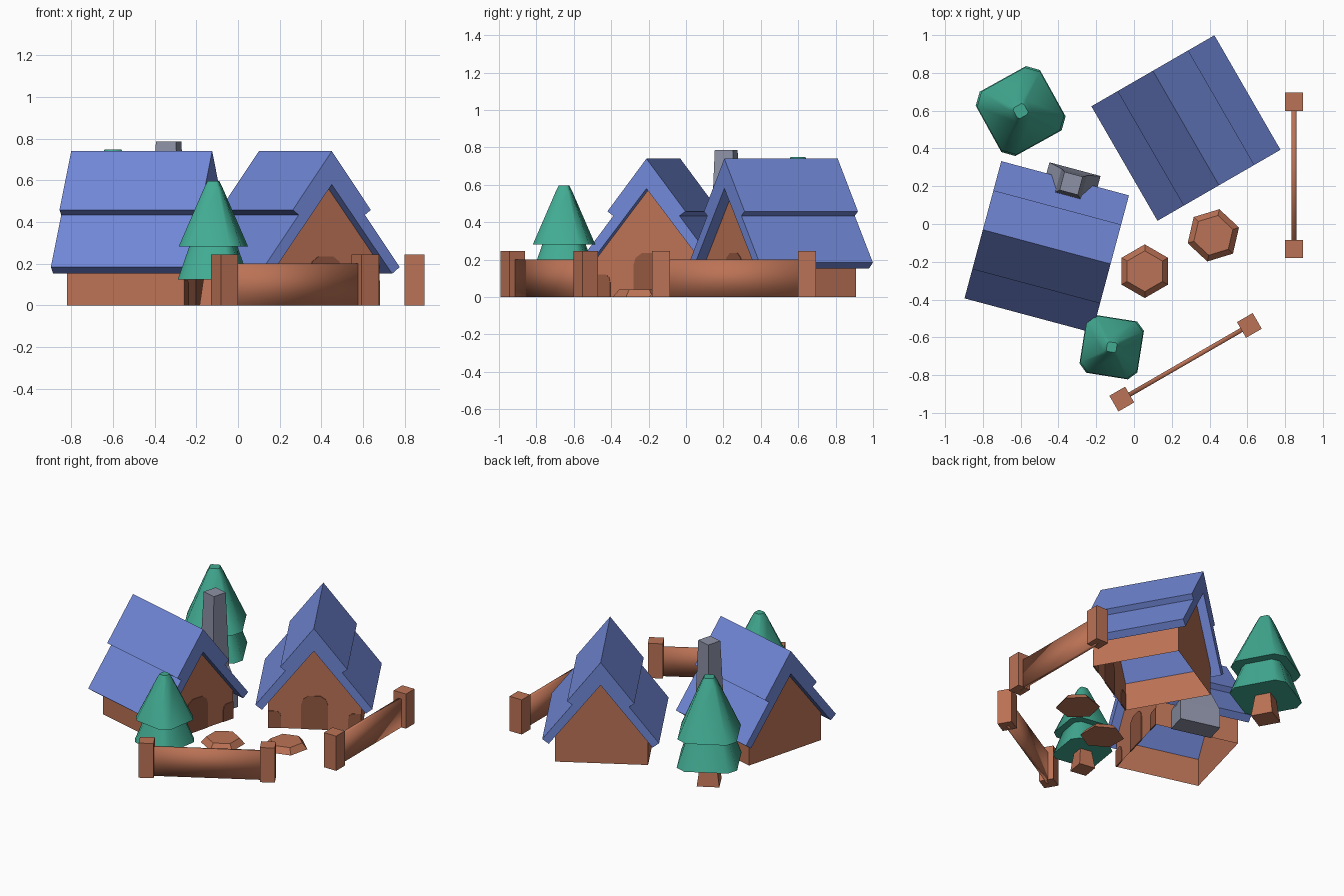
import bpy, math
from mathutils import Matrix

if "Cube" in bpy.data.objects:
    bpy.data.objects.remove(bpy.data.objects["Cube"])


def material(name, rgb):
    m = bpy.data.materials.new(name)
    m.diffuse_color = (*rgb, 1)
    m.use_nodes = True
    m.node_tree.nodes["Principled BSDF"].inputs["Base Color"].default_value = m.diffuse_color
    return m


BLUE = material("roof blue", (0.165, 0.245, 0.68))
BROWN = material("warm brown", (0.50, 0.17, 0.092))
DARK = material("door brown", (0.29, 0.095, 0.052))
GREEN = material("foliage green", (0.054, 0.41, 0.29))
GREY = material("chimney grey", (0.264, 0.284, 0.376))


def place(x, y, deg, s=1.0):
    return Matrix.Translation((x, y, 0)) @ Matrix.Rotation(math.radians(deg), 4, 'Z') @ Matrix.Scale(s, 4)


def add(name, verts, faces, mat, frame, smooth=None):
    me = bpy.data.meshes.new(name)
    me.from_pydata(verts, [], faces)
    me.materials.append(mat)
    ob = bpy.data.objects.new(name, me)
    bpy.context.collection.objects.link(ob)
    ob.matrix_world = frame
    if smooth:
        bpy.ops.object.select_all(action='DESELECT')
        ob.select_set(True)
        bpy.context.view_layer.objects.active = ob
        bpy.ops.object.shade_smooth_by_angle(angle=math.radians(smooth))
    return ob


def loft(name, rings, mat, frame, smooth=None):
    """Closed solid through rings of equal point count (counter-clockwise, bottom to top)."""
    n = len(rings[0])
    verts = [p for r in rings for p in r]
    faces = [tuple(reversed(range(n))), tuple(range(len(verts) - n, len(verts)))]
    for k in range(len(rings) - 1):
        for i in range(n):
            j = (i + 1) % n
            faces.append((k * n + i, k * n + j, k * n + n + j, k * n + n + i))
    return add(name, verts, faces, mat, frame, smooth)


def extrude_y(name, profile, y0, y1, mat, frame):
    """Extrude an x,z profile (counter-clockwise seen from the front) along y."""
    return loft(name, [[(x, y1, z) for x, z in reversed(profile)],
                       [(x, y0, z) for x, z in reversed(profile)]][::1], mat, frame)


def rect(x0, x1, y0, y1, z):
    return [(x0, y0, z), (x1, y0, z), (x1, y1, z), (x0, y1, z)]


def ngon(n, r, z):
    return [(r * math.cos(i * math.tau / n), r * math.sin(i * math.tau / n), z) for i in range(n)]


def chamfered(a, z, k=0.69):
    b = a * k
    return [(a, -b, z), (a, b, z), (b, a, z), (-b, a, z), (-a, b, z), (-a, -b, z), (-b, -a, z), (b, -a, z)]


def house(tag, frame, chimney=False):
    # open-bottomed walls with gables
    w, d, h, top = 0.30, 0.29, 0.20, 0.59
    prof = [(-w, 0), (-w, h), (0, top), (w, h), (w, 0)]
    verts = [(x, -d, z) for x, z in prof] + [(x, d, z) for x, z in prof]
    add("walls_" + tag, verts, [(4, 3, 2, 1, 0), (5, 6, 7, 8, 9), (0, 1, 6, 5), (9, 8, 3, 4)], BROWN, frame)
    # arched door and dark corner panels on the front gable
    y0, y1 = -d - 0.004, -d + 0.004
    door = [(-0.087, 0), (0.087, 0), (0.087, 0.17), (0.075, 0.21), (0.04, 0.235),
            (-0.04, 0.235), (-0.075, 0.21), (-0.087, 0.17)]
    extrude_y("door_" + tag, door, y0, y1, DARK, frame)
    panel = [(0.216, 0), (0.3, 0), (0.3, 0.12), (0.24, 0.12), (0.222, 0.105), (0.216, 0.08)]
    extrude_y("corner_panel_right_" + tag, panel, y0, y1, DARK, frame)
    extrude_y("corner_panel_left_" + tag, [(-x, z) for x, z in reversed(panel)], y0, y1, DARK, frame)
    # two-layer roof
    half = [(0.334, 0.152), (0.376, 0.184), (0.183, 0.434), (0.216, 0.458)]
    roof = [(0, 0.58)] + half + [(0, 0.74)] + [(-x, z) for x, z in reversed(half)]
    n = len(roof)
    verts = [(x, -0.35, z) for x, z in roof] + [(x, 0.35, z) for x, z in roof]
    faces = [(i, i + n, (i + 1) % n + n, (i + 1) % n) for i in range(n)]
    for o in (0, n):
        # end caps split into quads down each slope
        caps = [(0, 1, 2, 3), (0, 3, 4, 5), (0, 5, 6, 7), (0, 7, 8, 9)]
        faces += [tuple(v + o for v in (c if o == 0 else c[::-1])) for c in caps]
    add("roof_" + tag, verts, faces, BLUE, frame)
    # chimney with wide foot and sloping shoulders
    if chimney:
        c = -0.038
        rings = [rect(0.29, xo, c - hw, c + hw, z) for z, hw, xo in
                 [(0, 0.14, 0.436), (0.13, 0.14, 0.436), (0.27, 0.07, 0.42)]]
        rings.append(rect(0.308, 0.408, c - 0.05, c + 0.05, 0.785))
        loft("chimney_" + tag, rings, GREY, frame)


def tree(tag, frame):
    loft("trunk_" + tag, [rect(-a, a, -a, a, z) for a, z in ((0.058, 0), (0.04, 0.14))], BROWN, frame)
    loft("lower_foliage_" + tag, [chamfered(0.155, 0.125, 0.72), chamfered(0.10, 0.30)], GREEN, frame, 50)
    loft("upper_foliage_" + tag, [chamfered(0.152, 0.282), chamfered(0.042, 0.56), chamfered(0.026, 0.596)],
         GREEN, frame, 50)


def fence(tag, frame, half):
    for side, s in (("left", -1), ("right", 1)):
        x = s * half
        loft(f"fence_post_{side}_{tag}",
             [rect(x - 0.048, x + 0.048, -0.048, 0.048, z) for z in (0, 0.245)], BROWN, frame)
    loft("fence_panel_" + tag, [rect(-half, half, -0.012, 0.012, z) for z in (0, 0.2)], BROWN, frame, 180)


def stone(tag, frame):
    loft("stepping_stone_" + tag, [ngon(6, 0.142, 0), ngon(6, 0.108, 0.04)], BROWN, frame)


house("left", place(-0.462, -0.121, 75), chimney=True)
house("right", place(0.275, 0.508, 30))
tree("back", place(-0.60, 0.598, 29, 1.255))
tree("front", place(-0.118, -0.652, -9))
fence("front", place(0.273, -0.732, 30), 0.39)
fence("side", place(0.847, 0.257, 90), 0.39)
stone("near", place(0.057, -0.25, 30))
stone("far", place(0.42, -0.06, 17))
